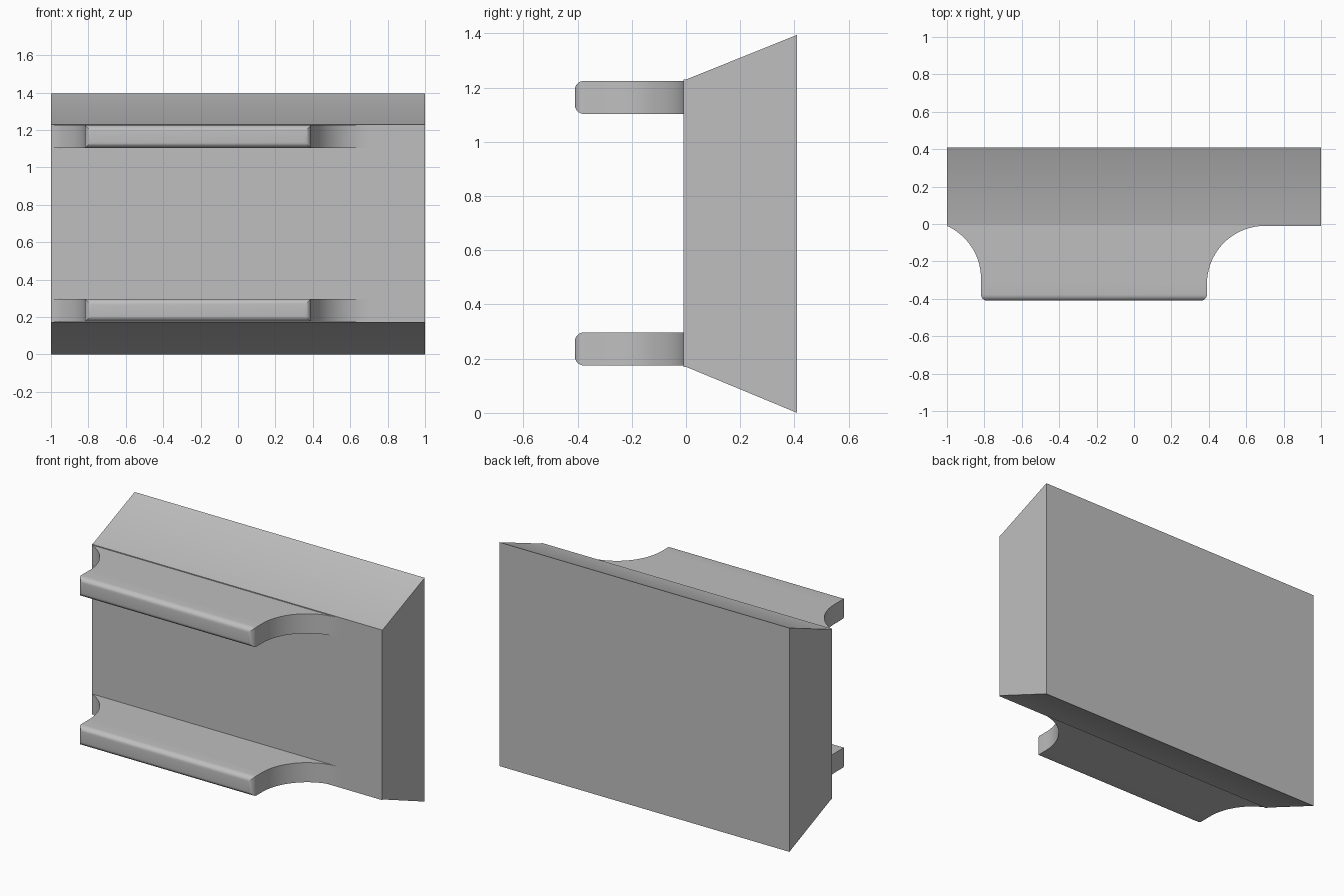
import bpy
import bmesh
import math
from mathutils import Vector

cube = bpy.data.objects.get("Cube")
if cube:
    bpy.data.objects.remove(cube, do_unlink=True)

grey = bpy.data.materials.new("light_grey")
grey.use_nodes = True
colour = (0.52, 0.52, 0.52, 1)
grey.diffuse_color = colour
grey.node_tree.nodes["Principled BSDF"].inputs["Base Color"].default_value = colour

FRONT, BACK, FACE = -0.41, 0.41, -0.01


def extrude(name, points, direction, round_front=0):
    """Extrude a closed outline, optionally rounding the rim of its front face."""
    bm = bmesh.new()
    base = bm.faces.new([bm.verts.new(p) for p in points])
    result = bmesh.ops.extrude_face_region(bm, geom=[base], use_keep_orig=True)
    moved = [g for g in result["geom"] if isinstance(g, bmesh.types.BMVert)]
    bmesh.ops.translate(bm, verts=moved, vec=Vector(direction))
    bmesh.ops.recalc_face_normals(bm, faces=bm.faces[:])
    if round_front:
        rim = [e for e in bm.edges if all(abs(v.co.y - FRONT) < 1e-4 for v in e.verts)]
        bmesh.ops.bevel(bm, geom=rim, offset=round_front, segments=6,
                        profile=0.5, affect="EDGES")
    mesh = bpy.data.meshes.new(name)
    bm.to_mesh(mesh)
    bm.free()
    mesh.materials.append(grey)
    obj = bpy.data.objects.new(name, mesh)
    bpy.context.collection.objects.link(obj)
    bpy.ops.object.select_all(action="DESELECT")
    obj.select_set(True)
    bpy.context.view_layer.objects.active = obj
    bpy.ops.object.shade_smooth_by_angle(angle=math.radians(30))
    return obj


def arc(cx, cy, r, start, end, steps=20):
    angles = [math.radians(start + (end - start) * i / steps) for i in range(steps + 1)]
    return [(cx + r * math.cos(a), cy + r * math.sin(a)) for a in angles]


# Body: block with flared top and bottom and a thin straight lip at the front
body_profile = [(BACK, 0), (BACK, 1.395), (0, 1.23), (FACE, 1.23), (FACE, 0.17), (0, 0.17)]
extrude("body", [(-1, y, z) for y, z in body_profile], (2, 0, 0))

# Flanges: plates with concave fillets running into the body
r = 0.31
left_start = math.degrees(math.acos((-1 - (-0.818 - r)) / r))
left_cy = FACE - r * math.sin(math.radians(left_start))
outline = arc(-0.818 - r, left_cy, r, left_start, 0)
outline += [(-0.818, FRONT), (0.39, FRONT)]
outline += arc(0.39 + r, FACE - r, r, 180, 90)

for name, bottom, top in (("lower_flange", 0.175, 0.297), ("upper_flange", 1.103, 1.225)):
    extrude(name, [(x, y, bottom) for x, y in outline], (0, 0, top - bottom), 0.033)
